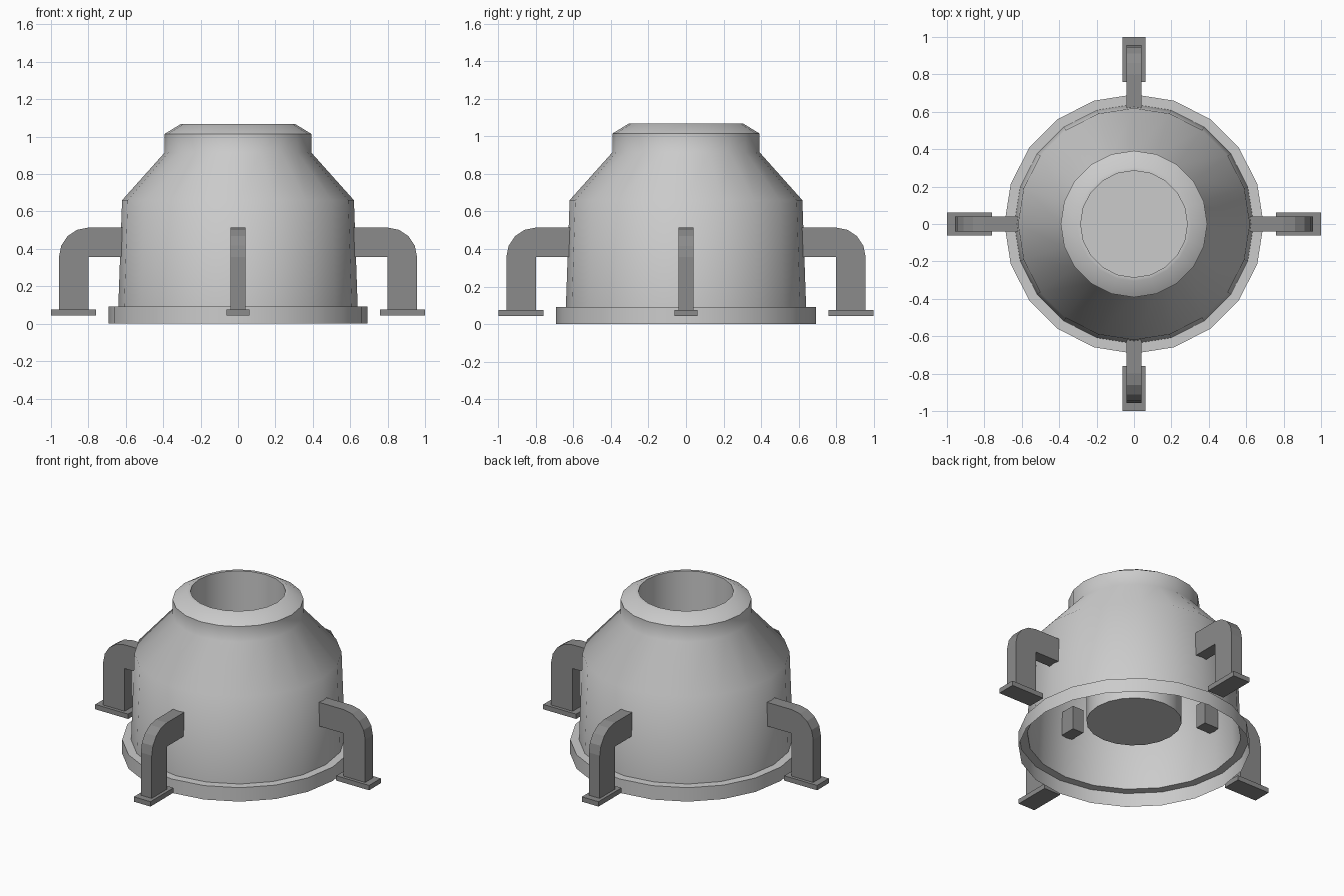
import bpy, bmesh
from math import cos, sin, pi, radians
from mathutils import Matrix

if "Cube" in bpy.data.objects:
    bpy.data.objects.remove(bpy.data.objects["Cube"])

SIDES = 20


def make_object(name, bm, mat=None):
    me = bpy.data.meshes.new(name)
    bm.to_mesh(me)
    bm.free()
    ob = bpy.data.objects.new(name, me)
    bpy.context.collection.objects.link(ob)
    if mat:
        me.materials.append(mat)
    return ob


def lathe(name, profile, sides=SIDES):
    """Open single-walled turned surface, closed by a disc at the last ring."""
    bm = bmesh.new()
    rings = [[bm.verts.new((r * cos(2 * pi * i / sides), r * sin(2 * pi * i / sides), z))
              for i in range(sides)] for r, z in profile]
    for a, b in zip(rings, rings[1:]):
        for i in range(sides):
            j = (i + 1) % sides
            bm.faces.new((a[i], a[j], b[j], b[i]))
    bm.faces.new(rings[-1])
    ob = make_object(name, bm)
    bpy.context.view_layer.objects.active = ob
    ob.select_set(True)
    bpy.ops.object.shade_smooth_by_angle(angle=radians(45))
    ob.select_set(False)
    return ob


# Shell: flange, wall, shoulder, collar, then the bore down to its floor
lathe("shell", [(0.693, 0), (0.693, 0.092), (0.64, 0.092), (0.62, 0.66),
                (0.392, 0.915), (0.392, 1.015), (0.305, 1.068),
                (0.285, 1.068), (0.285, 0.19)])

dark = bpy.data.materials.new("dark_grey")
dark.diffuse_color = (0.26, 0.26, 0.26, 1)
dark.use_nodes = True
dark.node_tree.nodes["Principled BSDF"].inputs["Base Color"].default_value = dark.diffuse_color

# Bent leg outline in x/z, with a rounded outer elbow
ELBOW = [(0.80 + 0.157 * cos(pi / 8 * k), 0.357 + 0.157 * sin(pi / 8 * k)) for k in range(5)]
OUTLINE = [(0.80, 0.07), (0.957, 0.07)] + ELBOW + [(0.52, 0.514), (0.52, 0.357), (0.80, 0.357)]


def leg(name, angle):
    bm = bmesh.new()
    face = bm.faces.new([bm.verts.new((x, -0.04, z)) for x, z in OUTLINE])
    ext = bmesh.ops.extrude_face_region(bm, geom=[face], use_keep_orig=True)
    bmesh.ops.translate(bm, vec=(0, 0.08, 0),
                        verts=[v for v in ext["geom"] if isinstance(v, bmesh.types.BMVert)])
    bmesh.ops.recalc_face_normals(bm, faces=bm.faces)
    bm.transform(Matrix.Rotation(angle, 4, 'Z'))
    return make_object(name, bm, dark)


def foot(name, angle):
    bm = bmesh.new()
    bmesh.ops.create_cube(bm, size=1)
    bmesh.ops.scale(bm, vec=(0.24, 0.122, 0.032), verts=bm.verts)
    bmesh.ops.translate(bm, vec=(0.88, 0, 0.059), verts=bm.verts)
    bm.transform(Matrix.Rotation(angle, 4, 'Z'))
    return make_object(name, bm, dark)


# Four legs with foot plates
for i, side in enumerate(("right", "back", "left", "front")):
    leg(side + "_leg", i * pi / 2)
    foot(side + "_foot", i * pi / 2)
